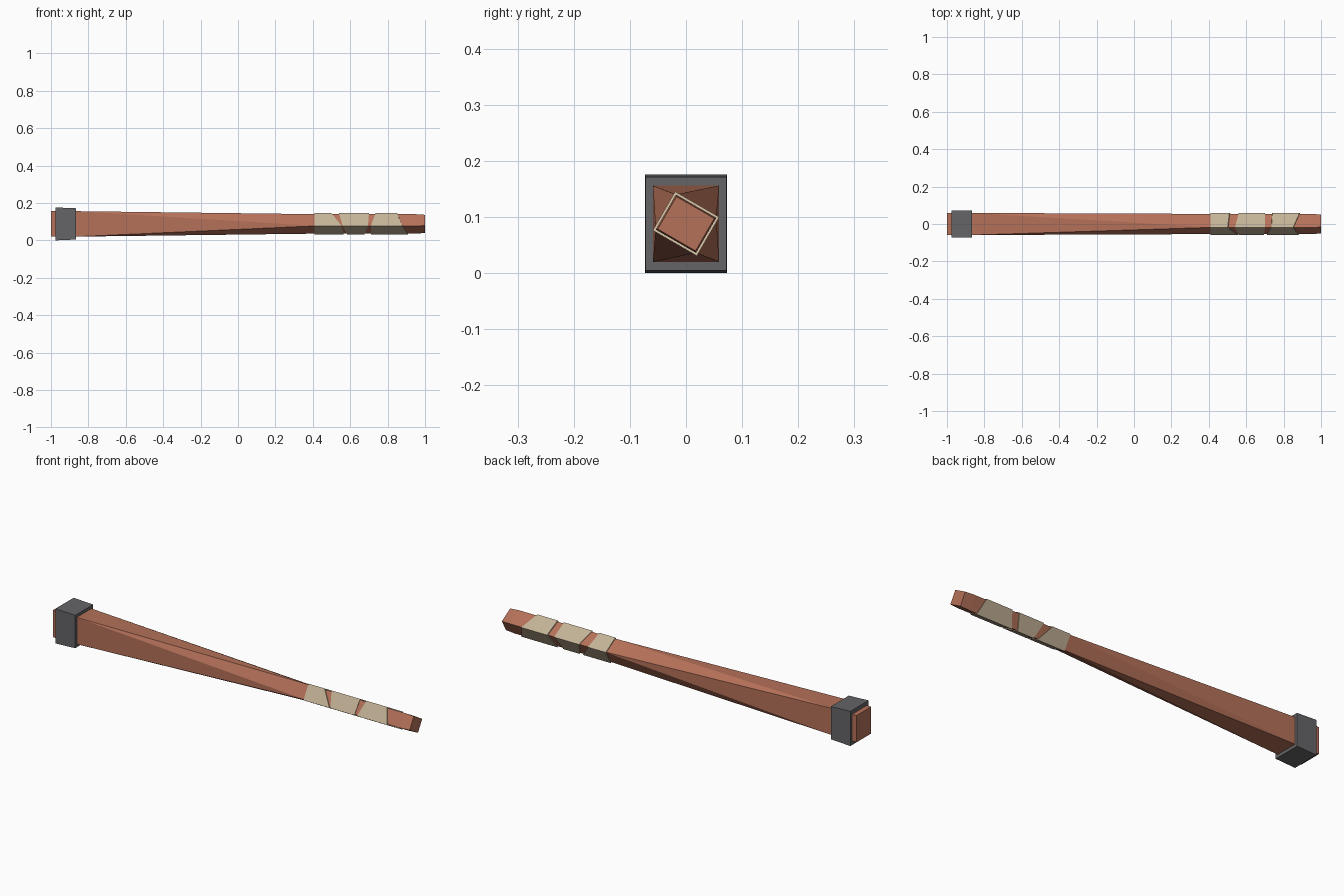
import bpy, bmesh, math
from mathutils import Vector

if "Cube" in bpy.data.objects:
    bpy.data.objects.remove(bpy.data.objects["Cube"])

CZ = 0.088  # height of the long axis


def material(name, rgb):
    m = bpy.data.materials.new(name)
    m.diffuse_color = (*rgb, 1)
    m.use_nodes = True
    m.node_tree.nodes["Principled BSDF"].inputs["Base Color"].default_value = m.diffuse_color
    return m


wood = material("reddish wood", (0.46, 0.165, 0.10))
iron = material("dark grey iron", (0.13, 0.13, 0.137))
cloth = material("beige cloth", (0.55, 0.45, 0.31))


def ring(xs, width, height, degrees=0):
    """Rectangle around the axis; xs is one x or one x per corner.
    Corners run counterclockwise: top, front, bottom, back."""
    if not isinstance(xs, (list, tuple)):
        xs = [xs] * 4
    c, s = math.cos(math.radians(degrees)), math.sin(math.radians(degrees))
    pts = []
    for x, (u, v) in zip(xs, ((1, 1), (-1, 1), (-1, -1), (1, -1))):
        y, z = u * width / 2, v * height / 2
        pts.append(Vector((x, y * c - z * s, CZ + y * s + z * c)))
    return pts


def loft(name, rings, mat):
    """Skin the rings with triangles, so that twisted sides stay convex."""
    bm = bmesh.new()
    loops = [[bm.verts.new(p) for p in r] for r in rings]
    for a, b in zip(loops, loops[1:]):
        for i in range(4):
            j = (i + 1) % 4
            bm.faces.new((a[i], a[j], b[i]))
            bm.faces.new((a[j], b[j], b[i]))
    bm.faces.new(loops[0])
    bm.faces.new(loops[-1])
    bmesh.ops.recalc_face_normals(bm, faces=bm.faces)
    me = bpy.data.meshes.new(name)
    bm.to_mesh(me)
    bm.free()
    me.materials.append(mat)
    ob = bpy.data.objects.new(name, me)
    bpy.context.collection.objects.link(ob)
    return ob


# wooden shaft: straight head, twisting taper, straight grip, narrowed tip
TWIST = 60
loft("club_shaft", [
    ring(-1.0, 0.118, 0.136),
    ring(-0.865, 0.118, 0.136),
    ring(0.42, 0.072, 0.083, TWIST),
    ring(0.95, 0.072, 0.083, TWIST),
    ring(1.0, 0.067, 0.078, TWIST),
], wood)

# iron collar around the head
loft("head_collar", [
    ring(-0.975, 0.146, 0.176),
    ring(-0.865, 0.144, 0.167),
], iron)

# slanted cloth wraps on the grip: start and end x at each corner
wraps = [
    ((0.41, 0.41, 0.41, 0.41), (0.50, 0.555, 0.565, 0.51)),
    ((0.54, 0.56, 0.585, 0.56), (0.70, 0.695, 0.675, 0.70)),
    ((0.735, 0.71, 0.71, 0.74), (0.85, 0.88, 0.91, 0.885)),
]
for n, (start, end) in enumerate(wraps, 1):
    loft(f"grip_wrap_{n}", [
        ring(start, 0.080, 0.091, TWIST),
        ring(end, 0.080, 0.091, TWIST),
    ], cloth)
